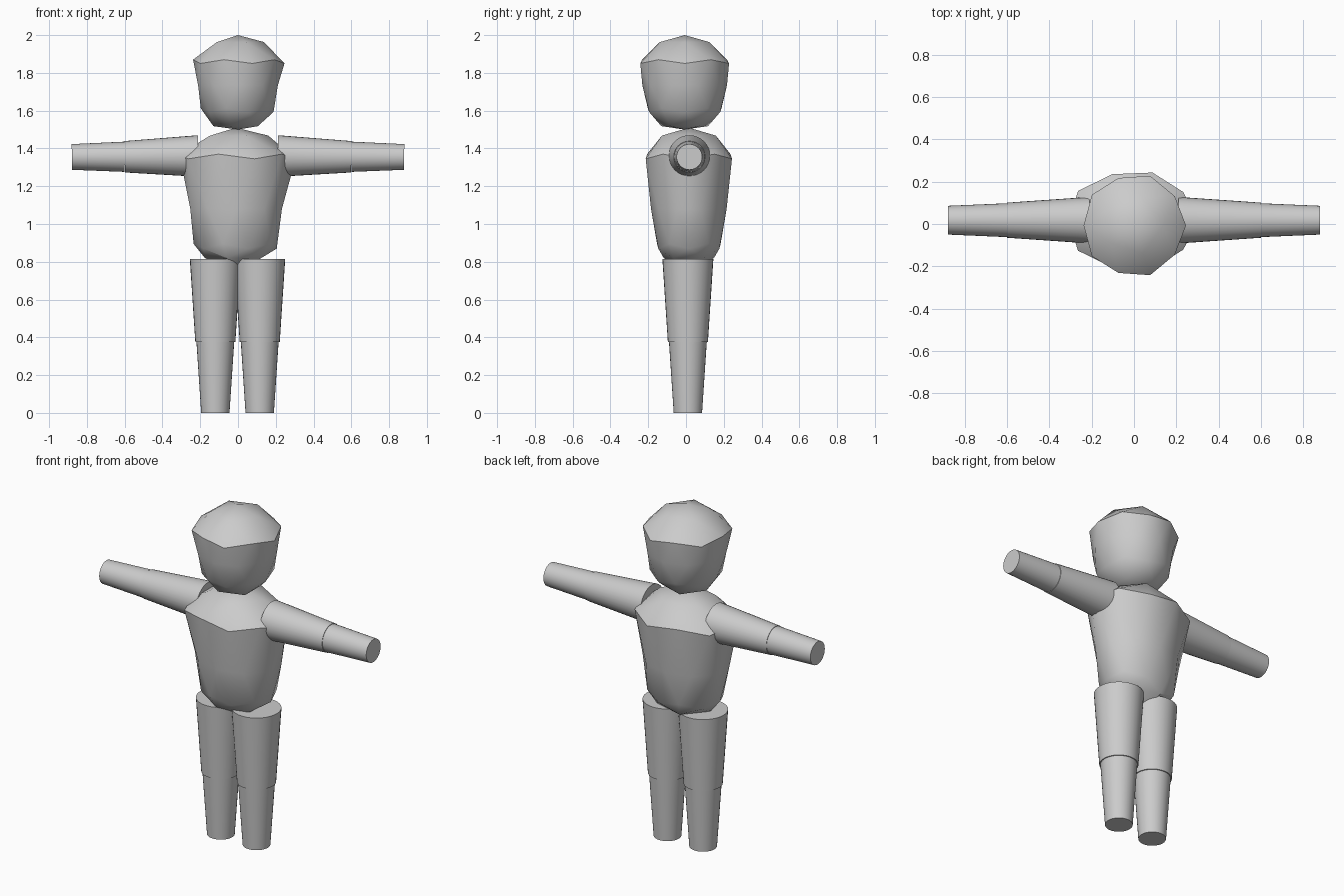
import bpy, bmesh
from math import radians, hypot
from mathutils import Vector

if "Cube" in bpy.data.objects:
    bpy.data.objects.remove(bpy.data.objects["Cube"])


def finish(name, bm):
    mesh = bpy.data.meshes.new(name)
    bmesh.ops.recalc_face_normals(bm, faces=bm.faces[:])
    bm.to_mesh(mesh)
    bm.free()
    ob = bpy.data.objects.new(name, mesh)
    bpy.context.collection.objects.link(ob)
    bpy.ops.object.select_all(action='DESELECT')
    bpy.context.view_layer.objects.active = ob
    ob.select_set(True)
    bpy.ops.object.shade_smooth_by_angle(angle=radians(30))
    return ob


def shaped_icosphere(name, centre, rings):
    """Icosphere whose nine rings are re-set to (x radius, y radius, z)."""
    levels = [1, .851, .526, .447, 0, -.447, -.526, -.851, -1]
    bm = bmesh.new()
    bmesh.ops.create_icosphere(bm, subdivisions=2, radius=1)
    for v in bm.verts:
        i = min(range(9), key=lambda k: abs(levels[k] - v.co.z))
        rx, ry, z = rings[i]
        d = hypot(v.co.x, v.co.y) or 1
        v.co = Vector((centre[0] + rx * v.co.x / d,
                       centre[1] + ry * v.co.y / d, z))
    return finish(name, bm)


def tapered(name, a, b, ra, rb):
    """Capped tapered cylinder from a to b."""
    a, b = Vector(a), Vector(b)
    bm = bmesh.new()
    bmesh.ops.create_cone(bm, cap_ends=True, segments=32, radius1=ra,
                          radius2=rb, depth=(b - a).length)
    rot = (b - a).to_track_quat('Z', 'Y')
    for v in bm.verts:
        v.co = rot @ v.co + (a + b) / 2
    return finish(name, bm)


# head
shaped_icosphere("head", (0, -.007), [
    (0, 0, 2.0), (.138, .138, 1.963), (.238, .236, 1.87), (.246, .247, 1.85),
    (.222, .224, 1.735), (.197, .205, 1.612), (.188, .198, 1.593),
    (.13, .13, 1.518), (0, 0, 1.5)])

# torso
shaped_icosphere("torso", (-.01, .015), [
    (0, 0, 1.51), (.17, .15, 1.468), (.30, .232, 1.37), (.315, .24, 1.345),
    (.255, .2, 1.08), (.225, .177, .895), (.215, .17, .87),
    (.165, .14, .82), (0, 0, .735)])

# arms and legs
for side, s, lx in (("left", -1, -.12), ("right", 1, .115)):
    tapered(side + "_upper_arm", (s * .21, .018, 1.36), (s * .6, .018, 1.356), .11, .083)
    tapered(side + "_forearm", (s * .6, .018, 1.356), (s * .88, .018, 1.355), .08, .068)
    tapered(side + "_thigh", (lx, .01, .815), (lx, .01, .375), .135, .106)
    tapered(side + "_shin", (lx, .01, .375), (lx, .01, 0), .1, .075)
